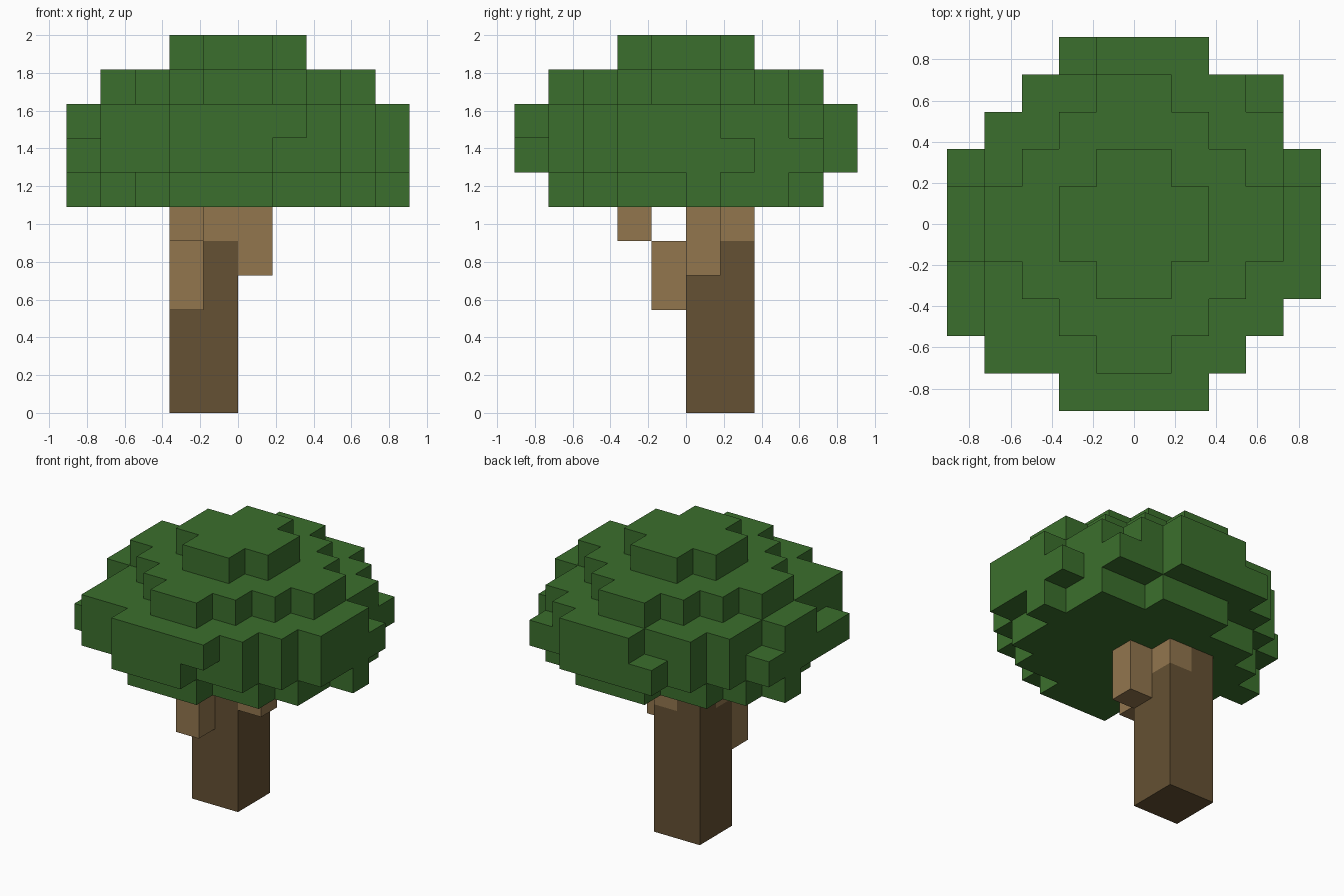
import bpy
import bmesh
from mathutils import Vector

default_cube = bpy.data.objects.get("Cube")
if default_cube:
    bpy.data.objects.remove(default_cube, do_unlink=True)

# The tree is 11 blocks tall
UNIT = 2 / 11


def make_material(name, color):
    material = bpy.data.materials.new(name)
    material.use_nodes = True
    material.diffuse_color = color
    material.node_tree.nodes["Principled BSDF"].inputs["Base Color"].default_value = color
    return material


leaf_green = make_material("leaf_green", (0.044, 0.159, 0.026, 1))
bark_brown = make_material("bark_brown", (0.13, 0.082, 0.033, 1))
branch_tan = make_material("branch_tan", (0.288, 0.181, 0.076, 1))


def box(x_range, y_range, z_range):
    """Set of block cells filling a box."""
    return {(x, y, z) for x in range(*x_range)
            for y in range(*y_range) for z in range(*z_range)}


def layer(z, first_row, spans):
    """One horizontal slice, given as x spans from front to back."""
    cells = set()
    for row, span in enumerate(spans, first_row):
        cells |= box(span, (row, row + 1), (z, z + 1))
    return cells


def round_layer(z, half_widths):
    """A slice that is symmetric in both directions."""
    widths = half_widths + half_widths[::-1]
    return layer(z, -len(half_widths), [(-w, w) for w in widths])


# Crown slices, bottom to top
crown = layer(6, -4, [(-2, 1), (-3, 3), (-4, 4), (-4, 4),
                      (-5, 5), (-4, 4), (-3, 4), (-1, 2)])
crown |= layer(7, -5, [(-2, 1), (-4, 3), (-5, 4), (-5, 5), (-5, 5),
                       (-5, 5), (-5, 5), (-4, 4), (-3, 4), (-2, 2)])
crown |= layer(8, -5, [(-2, 2), (-4, 3), (-4, 4), (-4, 5), (-5, 5),
                       (-5, 5), (-4, 4), (-4, 4), (-3, 3), (-1, 2)])
crown |= round_layer(9, [1, 2, 3, 4])
crown |= round_layer(10, [1, 2])

# Trunk with one dark corner reaching the crown
trunk = box((-2, 0), (0, 2), (0, 5)) | box((-2, -1), (1, 2), (5, 6))

# Branches and the pale wood at the fork
fork = box((-2, 0), (0, 2), (5, 6)) - trunk
side_branch = box((0, 1), (0, 1), (4, 6))
front_branch = box((-2, -1), (-1, 0), (3, 5))
front_branch_tip = box((-2, -1), (-2, -1), (5, 6))

parts = [
    ("crown", crown, leaf_green),
    ("trunk", trunk, bark_brown),
    ("fork", fork, branch_tan),
    ("side_branch", side_branch, branch_tan),
    ("front_branch", front_branch, branch_tan),
    ("front_branch_tip", front_branch_tip, branch_tan),
]
occupied = set().union(*(cells for _, cells, _ in parts))


def build_blocks(name, cells, material):
    """Make a mesh of the outward faces of a set of blocks."""
    bm = bmesh.new()
    for cell in sorted(cells):
        center = Vector(cell) + Vector((0.5, 0.5, 0.5))
        for axis in range(3):
            for sign in (-1, 1):
                normal = Vector((0, 0, 0))
                normal[axis] = sign
                neighbour = tuple(int(c + n) for c, n in zip(cell, normal))
                if neighbour in occupied:
                    continue
                side = Vector((0, 0, 0))
                side[(axis + 1) % 3] = 0.5
                up = normal.cross(side)
                middle = center + normal / 2
                corners = (-side - up, side - up, side + up, up - side)
                bm.faces.new([bm.verts.new((middle + c) * UNIT) for c in corners])
    bmesh.ops.remove_doubles(bm, verts=bm.verts, dist=UNIT / 100)
    mesh = bpy.data.meshes.new(name)
    bm.to_mesh(mesh)
    bm.free()
    mesh.materials.append(material)
    bpy.context.collection.objects.link(bpy.data.objects.new(name, mesh))


for part in parts:
    build_blocks(*part)
